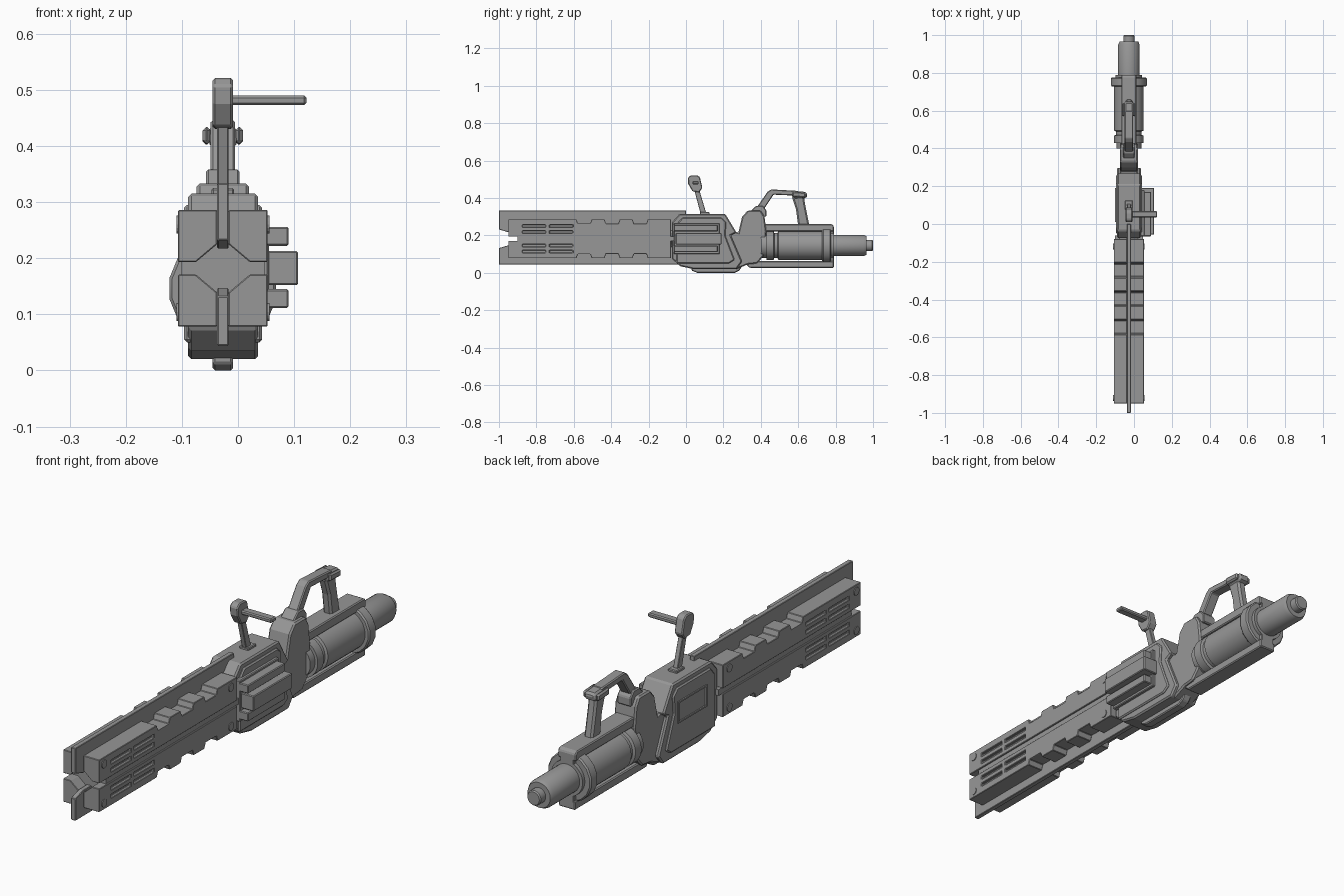
import bpy, bmesh, math
from mathutils import Vector

if "Cube" in bpy.data.objects:
    bpy.data.objects.remove(bpy.data.objects["Cube"])

CX = -0.027            # centre line of the weapon
AZ = 0.146             # height of the drum axis
grey = bpy.data.materials.new("gunmetal grey")
grey.diffuse_color = (0.31, 0.31, 0.31, 1)
grey.use_nodes = True
grey.node_tree.nodes["Principled BSDF"].inputs["Base Color"].default_value = grey.diffuse_color


def finish(name, bm, bevel=0.0, smooth=False):
    bmesh.ops.recalc_face_normals(bm, faces=bm.faces)
    me = bpy.data.meshes.new(name)
    bm.to_mesh(me)
    bm.free()
    ob = bpy.data.objects.new(name, me)
    bpy.context.collection.objects.link(ob)
    me.materials.append(grey)
    if bevel:
        m = ob.modifiers.new("bevel", 'BEVEL')
        m.width = bevel
        m.segments = 1
        m.limit_method = 'ANGLE'
    if smooth:
        bpy.context.view_layer.objects.active = ob
        ob.select_set(True)
        bpy.ops.object.shade_smooth_by_angle(angle=math.radians(35))
        ob.select_set(False)
    return ob


def extrude(name, pts, vec, bevel=0.0):
    """Closed outline of 3D points swept along vec."""
    bm = bmesh.new()
    f = bm.faces.new([bm.verts.new(p) for p in pts])
    g = bmesh.ops.extrude_face_region(bm, geom=[f])
    bmesh.ops.translate(bm, vec=Vector(vec),
                        verts=[v for v in g['geom'] if isinstance(v, bmesh.types.BMVert)])
    return finish(name, bm, bevel)


def side(name, yz, x0, x1, bevel=0.004):
    return extrude(name, [(x0, y, z) for y, z in yz], (x1 - x0, 0, 0), bevel)


def box(name, x0, x1, y0, y1, z0, z1, bevel=0.003):
    return side(name, [(y0, z0), (y1, z0), (y1, z1), (y0, z1)], x0, x1, bevel)


def lathe(name, prof, n=32):
    """Turned part around the drum axis; prof holds (y, radius)."""
    bm = bmesh.new()
    rings = [[bm.verts.new((CX + r * math.cos(2 * math.pi * (i + .5) / n), y,
                            AZ + r * math.sin(2 * math.pi * (i + .5) / n)))
              for i in range(n)] for y, r in prof]
    for a, b in zip(rings, rings[1:]):
        for i in range(n):
            bm.faces.new((a[i], a[(i + 1) % n], b[(i + 1) % n], b[i]))
    bm.faces.new(rings[0])
    bm.faces.new(rings[-1])
    return finish(name, bm, smooth=True)


def pin(name, x0, x1, y, z, r, n=16):
    return extrude(name, [(x0, y + r * math.cos(2 * math.pi * i / n),
                           z + r * math.sin(2 * math.pi * i / n)) for i in range(n)],
                   (x1 - x0, 0, 0))


def cut(ob, cutter):
    cutter.hide_render = True
    cutter.hide_viewport = True
    m = ob.modifiers.new("cut", 'BOOLEAN')
    m.object = cutter
    m.solver = 'EXACT'


# --- four rail bars with notches, slots and bolts
BZ = 0.182
for sx in (-1, 1):
    for sz in (-1, 1):
        sec = [(.080, .011), (.080, .104), (.010, .104), (.010, .043), (.048, .011)]
        bar = extrude("rail_bar", [(CX + sx * x, -.95, BZ + sz * z) for x, z in sec], (0, .87, 0))
        bm = bmesh.new()                      # all cuts of one bar in one helper
        for y0, y1 in ((-.59, -.50), (-.44, -.35), (-.29, -.20)):
            tri = [(y0, .115), (y0 + .012, .082), (y1 - .012, .082), (y1, .115)]
            f = bm.faces.new([bm.verts.new((CX + sx * .005, y, BZ + sz * z)) for y, z in tri])
            g = bmesh.ops.extrude_face_region(bm, geom=[f])
            bmesh.ops.translate(bm, vec=(sx * .1, 0, 0), verts=[
                v for v in g['geom'] if isinstance(v, bmesh.types.BMVert)])
        for y in (-.8125, -.6675):
            for z in (.036, .068):
                g = bmesh.ops.create_cube(bm, size=1)
                bmesh.ops.scale(bm, vec=(.024, .125, .014), verts=g['verts'])
                bmesh.ops.translate(bm, vec=(CX + sx * .080, y, BZ + sz * z), verts=g['verts'])
        cut(bar, finish("rail_cutter", bm))
        b = bar.modifiers.new("bevel", 'BEVEL')
        b.width, b.segments, b.limit_method = .002, 1, 'ANGLE'
        for y in (-.92, -.12):
            pin("rail_bolt", CX + sx * .070, CX + sx * .083, y, BZ + sz * .078, .016)

# core between the bars and the plate in the side gap
c = [(.050, .011), (.012, .043), (-.012, .043), (-.050, .011),
     (-.050, -.011), (-.012, -.043), (.012, -.043), (.050, -.011)]
extrude("rail_core", [(CX + x, -.90, BZ + z) for x, z in c], (0, .85, 0))
box("gap_plate", CX - .074, CX + .074, -.90, -.06, BZ - .012, BZ + .012, 0)

# upper and lower centre blades
for s in (1, -1):
    h = .151 if s > 0 else .138
    side("centre_blade", [(-1, BZ + s * .05), (-.95, BZ + s * .035), (0, BZ + s * .035),
                          (0, BZ + s * h), (-1, BZ + s * h)], CX - .010, CX + .010, .002)

# --- receiver body
side("receiver", [(-.075, .075), (-.03, .035), (.04, .02), (.27, .02), (.30, .06), (.24, .20),
                  (.27, .215), (.21, .315), (-.035, .315), (-.075, .27)], -.089, .036, .006)
side("receiver_rear", [(.20, .02), (.27, .02), (.33, .045), (.38, .05), (.415, .09), (.43, .22),
                       (.42, .30), (.40, .333), (.33, .333), (.30, .30), (.28, .215), (.20, .24)],
     -.074, .020, .006)
side("receiver_flank", [(-.05, .05), (.23, .05), (.26, .07), (.21, .20), (.215, .27),
                        (.19, .295), (-.02, .295), (-.05, .26)], -.096, .043, .005)
side("keel", [(.03, .05), (.03, .012), (.06, 0), (.26, 0), (.285, .012), (.31, .05)],
     CX - .018, CX + .018)

# left side inset panel frame
for z in (.155, .235):
    box("panel_frame", -.101, -.094, .01, .19, z, z + .006, 0)
for y in (.01, .184):
    box("panel_frame", -.101, -.094, y, y + .006, .155, .241, 0)

# right side ribs
box("rib_lower", .03, .090, -.065, .17, .111, .145)
box("rib_upper", .03, .090, -.065, .17, .222, .256)
box("rib_middle", .03, .107, -.055, .19, .152, .213)
box("rib_back_plate", .03, .055, -.065, .18, .10, .265)

# --- drum, collar, rear barrel
lathe("drum", [(.40, .066), (.43, .066), (.43, .078), (.468, .078), (.472, .068), (.49, .068),
               (.494, .078), (.73, .078), (.73, .070), (.79, .070), (.79, .057), (.95, .057),
               (.965, .050), (.965, .030), (.995, .030), (1.0, .026)])
lathe("collar", [(.728, .07), (.728, .092), (.734, .097), (.770, .097), (.776, .092), (.776, .07)], 16)

# cradle rails above and below the drum
side("cradle_top", [(.40, .222), (.79, .222), (.79, .25), (.78, .26), (.42, .26), (.40, .25)],
     CX - .040, CX + .040)
side("cradle_bottom", [(.32, .045), (.34, .027), (.79, .027), (.79, .062), (.36, .062)],
     CX - .036, CX + .036)
box("cradle_end", CX - .03, CX + .03, .755, .79, .05, .24)

# --- carrying handle
side("handle_foot", [(.345, .30), (.43, .30), (.43, .335), (.41, .358), (.375, .358), (.345, .33)],
     CX - .030, CX + .030)
side("handle_arm", [(.375, .345), (.42, .345), (.468, .418), (.60, .412), (.60, .438),
                    (.455, .446), (.435, .432)], CX - .022, CX + .022)
side("handle_knob", [(.565, .405), (.58, .395), (.64, .398), (.65, .41), (.645, .432),
                     (.57, .438)], CX - .024, CX + .024, .008)
for s in (-1, 1):
    extrude("knob_cheek", [(CX + s * .022, y, z) for y, z in
            ((.57, .405), (.64, .402), (.64, .43), (.57, .434))], (s * .014, 0, 0), .006)
side("handle_grip", [(.565, .41), (.63, .41), (.638, .36), (.66, .25), (.60, .25), (.588, .34)],
     CX - .019, CX + .019, .008)

# --- sight on a slanted stem with a side peg
side("sight_stem", [(.085, .29), (.112, .29), (.105, .33), (.072, .44), (.045, .44)],
     CX - .010, CX + .010, .002)
side("sight_head", [(.035, .435), (.07, .43), (.088, .455), (.074, .512), (.06, .521),
                    (.025, .521), (.01, .508), (.012, .475)], CX - .018, CX + .018)
box("sight_peg", CX, .122, .035, .068, .473, .490, .004)
box("sight_base", CX - .02, CX + .02, .075, .125, .30, .325)
